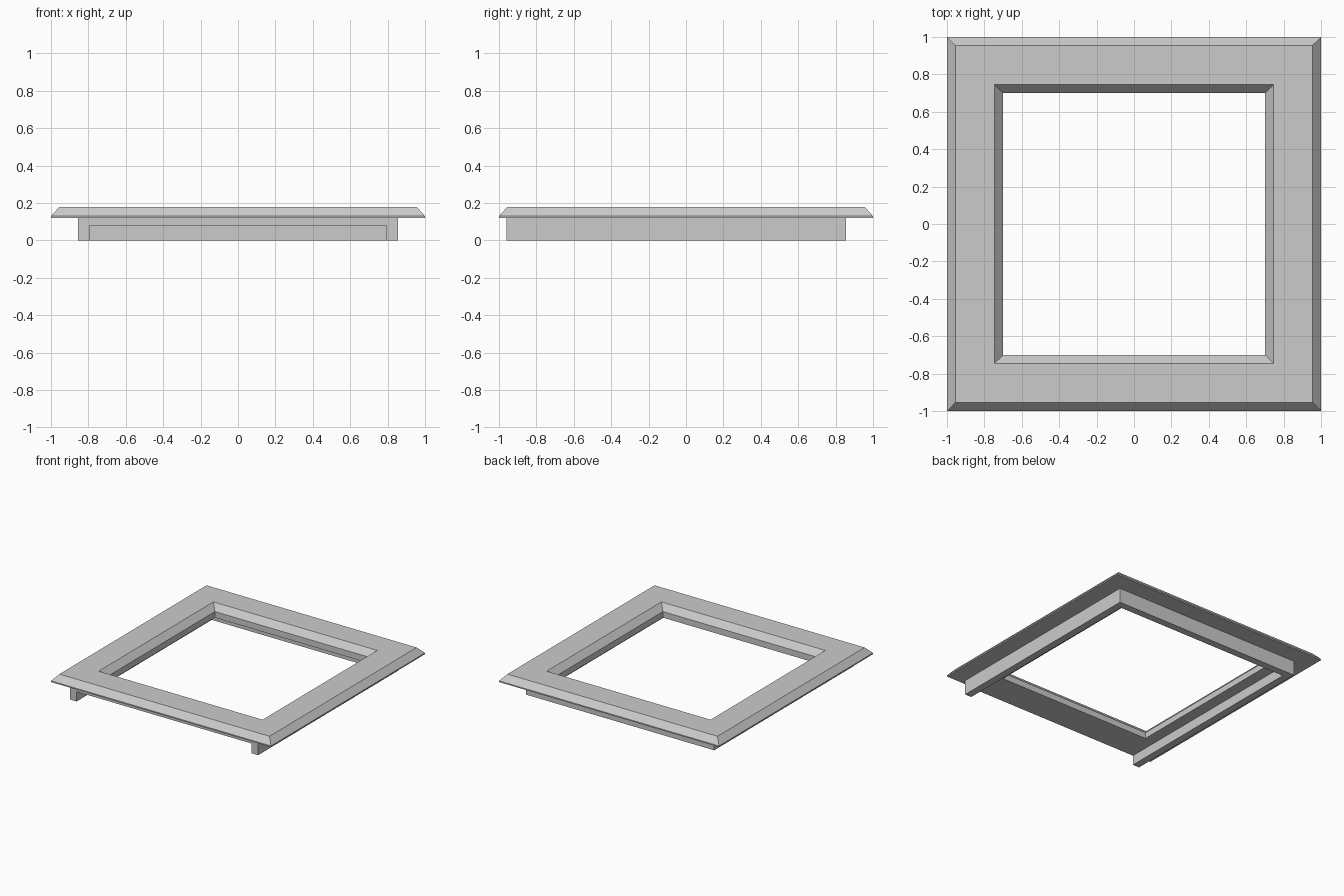
import bpy
import bmesh

cube = bpy.data.objects.get("Cube")
if cube:
    bpy.data.objects.remove(cube, do_unlink=True)

grey = bpy.data.materials.new("plain_grey")
grey.use_nodes = True
GREY = (0.6, 0.6, 0.6, 1)
grey.diffuse_color = GREY
grey.node_tree.nodes["Principled BSDF"].inputs["Base Color"].default_value = GREY


def finish(name, bm):
    bmesh.ops.recalc_face_normals(bm, faces=bm.faces)
    mesh = bpy.data.meshes.new(name)
    bm.to_mesh(mesh)
    bm.free()
    mesh.materials.append(grey)
    obj = bpy.data.objects.new(name, mesh)
    bpy.context.collection.objects.link(obj)
    return obj


def ring(name, loops):
    """Join rectangular loops (x0, x1, y0, y1, z) into a closed mitred frame."""
    bm = bmesh.new()
    rows = [[bm.verts.new((x, y, z)) for x, y in
             ((x0, y0), (x1, y0), (x1, y1), (x0, y1))]
            for x0, x1, y0, y1, z in loops]
    for i, a in enumerate(rows):
        b = rows[(i + 1) % len(rows)]
        for k in range(4):
            n = (k + 1) % 4
            bm.faces.new((a[k], a[n], b[n], b[k]))
    return finish(name, bm)


def square(half, z):
    return (-half, half, -half, half, z)


TOP, RIM, UNDER, LEDGE = 0.18, 0.13, 0.12, 0.08
HOLE, WALL, INNER, FRONT = 0.70, 0.855, 0.795, -0.96

# Bevelled top frame with a thin vertical rim
ring("top_frame", [square(1, UNDER), square(1, RIM), square(0.955, TOP),
                   square(0.745, TOP), square(HOLE, RIM), square(HOLE, UNDER)])

# Flat ring under the frame, reaching further forward than back
outer = (-WALL, WALL, FRONT, WALL)
hole = (-HOLE, HOLE, -HOLE, HOLE)
ring("under_plate", [outer + (LEDGE,), outer + (UNDER,),
                     hole + (UNDER,), hole + (LEDGE,)])

# U-shaped skirt: two side walls and a back wall, open at the front
outline = [(-WALL, FRONT), (-INNER, FRONT), (-INNER, INNER), (INNER, INNER),
           (INNER, FRONT), (WALL, FRONT), (WALL, WALL), (-WALL, WALL)]
bm = bmesh.new()
base = bm.faces.new([bm.verts.new((x, y, 0)) for x, y in outline])
up = bmesh.ops.extrude_face_region(bm, geom=[base])["geom"]
bmesh.ops.translate(bm, vec=(0, 0, LEDGE),
                    verts=[v for v in up if isinstance(v, bmesh.types.BMVert)])
finish("skirt_walls", bm)
